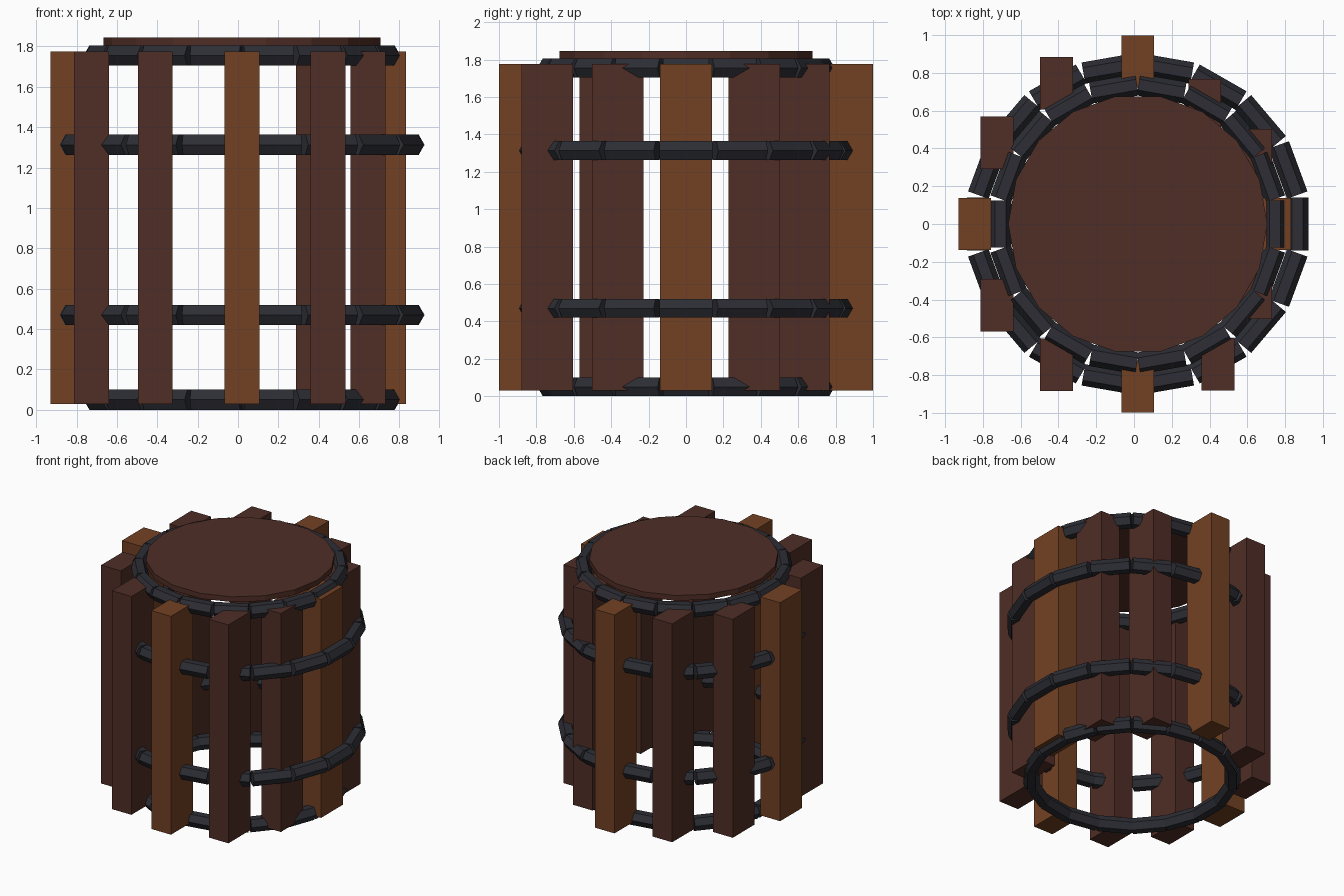
import bpy, bmesh, math
from mathutils import Matrix, Vector

if "Cube" in bpy.data.objects:
    bpy.data.objects.remove(bpy.data.objects["Cube"])


def material(name, rgb):
    m = bpy.data.materials.new(name)
    m.diffuse_color = (*rgb, 1)
    m.use_nodes = True
    m.node_tree.nodes["Principled BSDF"].inputs["Base Color"].default_value = m.diffuse_color
    return m


DARK = material("dark_wood", (0.080, 0.027, 0.019))
LIGHT = material("light_wood", (0.168, 0.053, 0.017))
IRON = material("dark_iron", (0.026, 0.027, 0.035))
CX = 0.02  # the hoops and lid sit slightly right of centre


def finish(name, bm, mat):
    bmesh.ops.recalc_face_normals(bm, faces=bm.faces)
    me = bpy.data.meshes.new(name)
    bm.to_mesh(me)
    bm.free()
    me.materials.append(mat)
    ob = bpy.data.objects.new(name, me)
    bpy.context.collection.objects.link(ob)
    return ob


def stave(name, x, y, mat):
    bm = bmesh.new()
    bmesh.ops.create_cube(bm, size=1)
    bmesh.ops.scale(bm, vec=(0.173, 0.277, 1.745), verts=bm.verts)
    bmesh.ops.translate(bm, vec=(x, y, 0.9025), verts=bm.verts)
    finish(name, bm, mat)


def hoop(name, outer, half_len, z, y_scale=1.0, count=18):
    """Ring of straight six-sided bars, pointed outward and flat on top."""
    r = 0.0577
    bm = bmesh.new()
    for i in range(count):
        turn = Matrix.Rotation(math.tau * i / count, 4, 'Z')
        ends = []
        for y in (-half_len, half_len):
            ends.append([bm.verts.new(turn @ Vector((
                outer - r + r * math.cos(k * math.pi / 3), y,
                r * math.sin(k * math.pi / 3)))) for k in range(6)])
        a, b = ends
        bm.faces.new(a)
        bm.faces.new(b[::-1])
        for k in range(6):
            n = (k + 1) % 6
            bm.faces.new((a[k], b[k], b[n], a[n]))
    bmesh.ops.scale(bm, vec=(1, y_scale, 1), verts=bm.verts)
    bmesh.ops.translate(bm, vec=(CX, 0, z), verts=bm.verts)
    finish(name, bm, IRON)


# Light staves on the four sides
for name, x, y in (("front", CX, -0.86), ("back", CX, 0.86),
                   ("left", -0.843, 0), ("right", 0.745, 0)):
    stave(name + "_stave", x, y, LIGHT)

# Dark staves between them
for i, (x, y) in enumerate(((-0.41, 0.745), (-0.41, -0.745),
                            (-0.725, 0.43), (-0.725, -0.43),
                            (0.645, 0.365), (0.645, -0.365),
                            (0.375, 0.63), (0.445, -0.742))):
    stave(f"dark_stave_{i + 1}", x, y, DARK)

# Iron hoops
hoop("bottom_hoop", 0.785, 0.124, 0.05)
hoop("lower_middle_hoop", 0.904, 0.143, 0.47, 0.988)
hoop("upper_middle_hoop", 0.904, 0.143, 1.313, 0.988)
hoop("top_hoop", 0.785, 0.124, 1.755)

# Lid
bm = bmesh.new()
bmesh.ops.create_cone(bm, cap_ends=True, segments=18, radius1=0.686,
                      radius2=0.686, depth=0.042,
                      matrix=Matrix.Translation((CX, 0, 1.824))
                      @ Matrix.Rotation(math.radians(10), 4, 'Z'))
finish("lid", bm, DARK)
